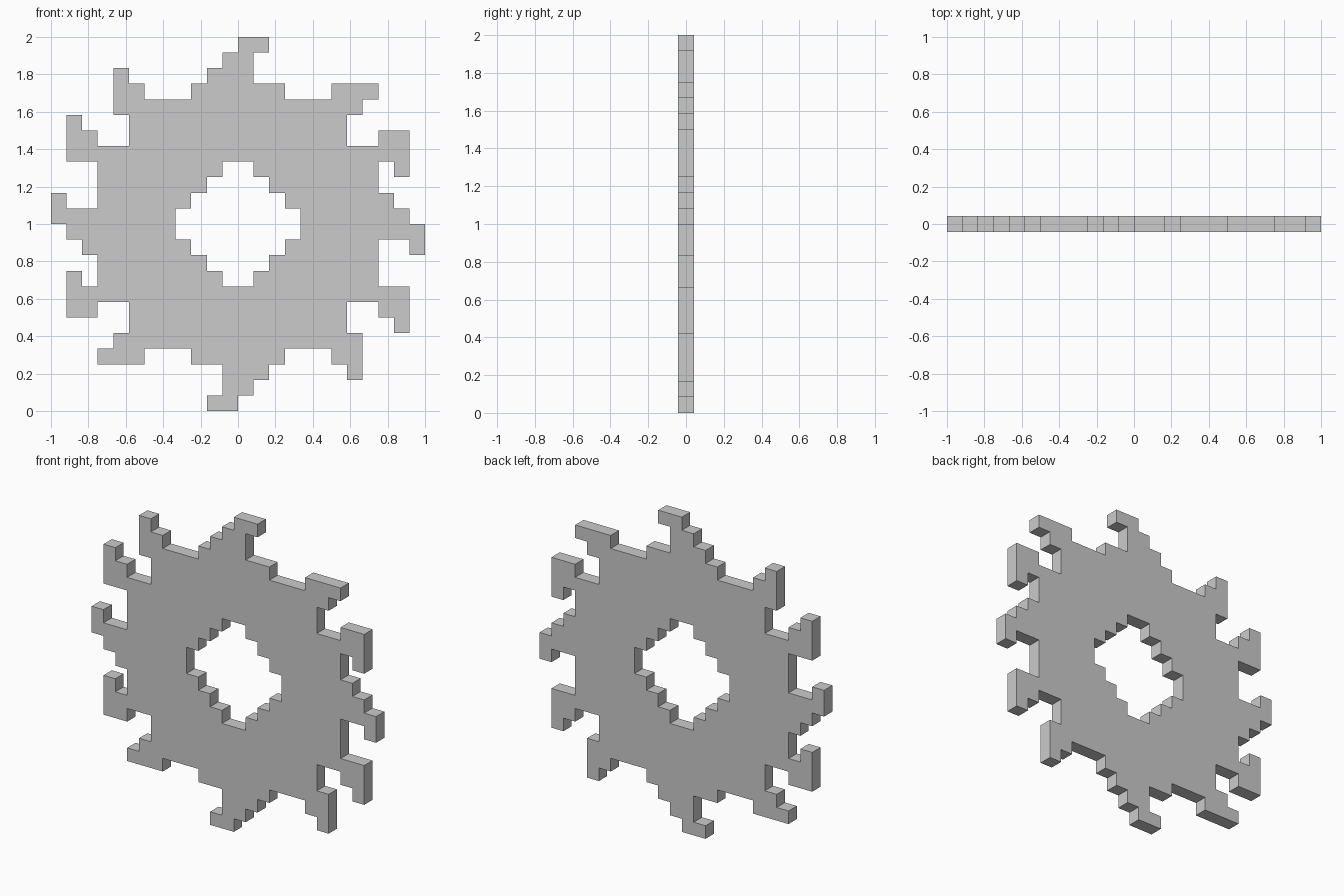
import bpy, bmesh
from mathutils import Vector

if "Cube" in bpy.data.objects:
    bpy.data.objects.remove(bpy.data.objects["Cube"])

CELL = 1 / 12  # everything sits on a 24 x 24 grid

# Half outlines as alternating across / up steps; the other half is a 180 degree turn
RIM = [2, -1, -1, -2, 2, -1, 3, 1, 3, -1, -1, -1, -1, -2, 2, 1, 2, -3,
       -1, 1, -1, -2, 1, -1, 1, -1, 1, -2, -1, 1, -2, -3, 2, -3, -1, 1,
       -1, 1, -2, -2, 1, -3, -1, 1, -1, 1, -3, -1, -1, -1, -1, -1, -1, -1]
HOLE = [2, -1, 1, -1, 1, -1, 1, -2, -1, -1, -1, -1, -1, -1]


def outline(start, steps):
    x, z = start
    pts = []
    for sign in (1, -1):
        for i, s in enumerate(steps):
            pts.append((x, z))
            if i % 2 == 0:
                x += sign * s
            else:
                z += sign * s
    return pts


def add_loop(bm, pts):
    vs = [bm.verts.new((x * CELL, -CELL / 2, 1 + z * CELL)) for x, z in pts]
    return [bm.edges.new((vs[i - 1], vs[i])) for i in range(len(vs))]


# Toothed plate with stepped centre hole
bm = bmesh.new()
edges = add_loop(bm, outline((0, 12), RIM)) + add_loop(bm, outline((-1, 4), HOLE))
bmesh.ops.triangle_fill(bm, edges=edges, use_beauty=True, normal=Vector((0, -1, 0)))

# Give the plate its thickness
res = bmesh.ops.extrude_face_region(bm, geom=bm.faces[:], use_keep_orig=True)
top = [g for g in res["geom"] if isinstance(g, bmesh.types.BMVert)]
bmesh.ops.translate(bm, verts=top, vec=(0, CELL, 0))
bmesh.ops.recalc_face_normals(bm, faces=bm.faces[:])

mesh = bpy.data.meshes.new("toothed_ring")
bm.to_mesh(mesh)
bm.free()
bpy.context.collection.objects.link(bpy.data.objects.new("toothed_ring", mesh))
